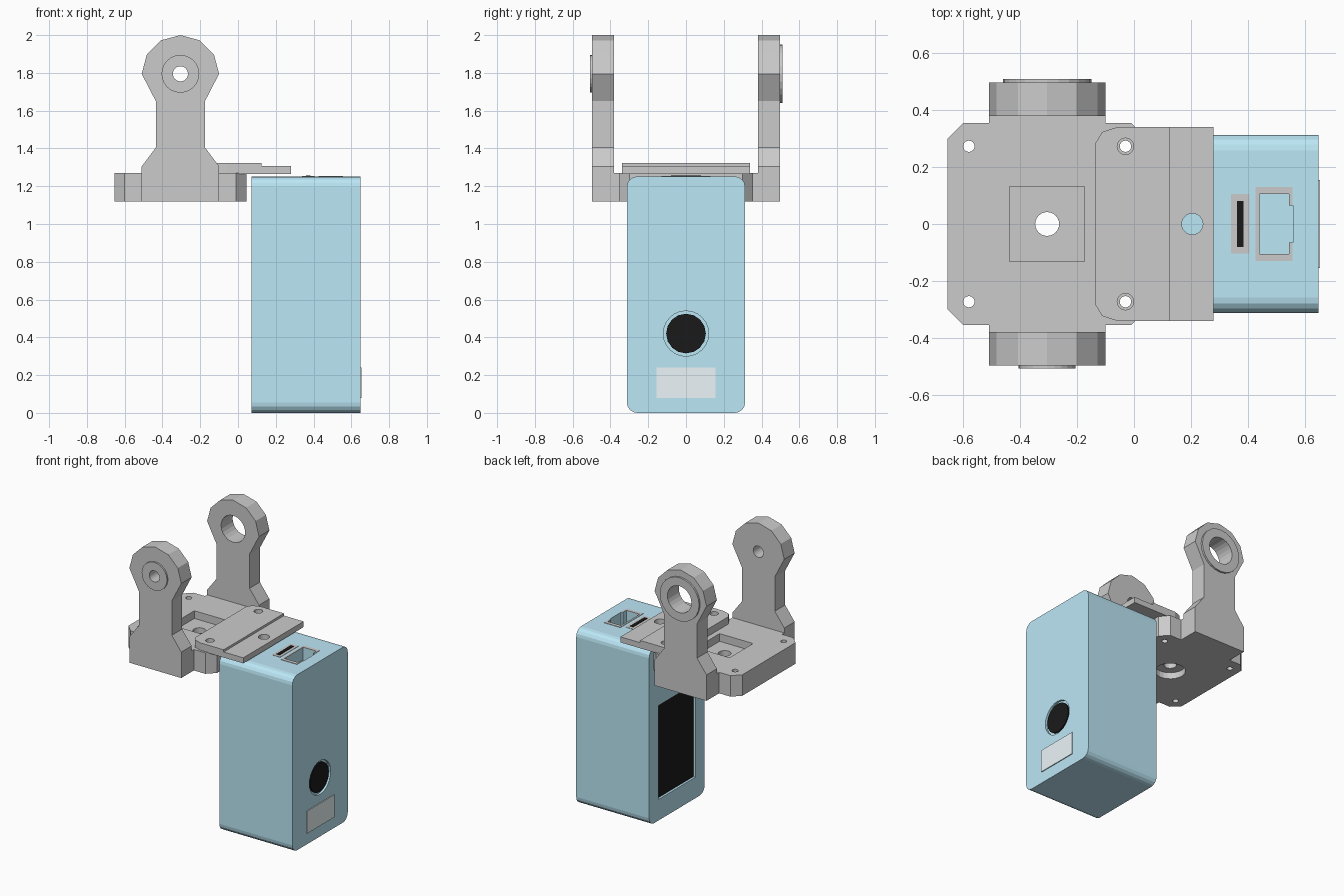
import bpy, bmesh
from math import sin, cos, pi, radians

if "Cube" in bpy.data.objects:
    bpy.data.objects.remove(bpy.data.objects["Cube"])


def material(name, rgb):
    m = bpy.data.materials.new(name)
    m.diffuse_color = (*rgb, 1)
    m.use_nodes = True
    m.node_tree.nodes["Principled BSDF"].inputs["Base Color"].default_value = m.diffuse_color
    return m


BLUE = material("blue_plastic", (0.50, 0.80, 0.92))
BLACK = material("black", (0.01, 0.01, 0.01))
PALE = material("pale_label", (0.84, 0.92, 0.95))


def circle(cx, cy, r, n=24):
    return [(cx + r * cos(2 * pi * i / n), cy + r * sin(2 * pi * i / n)) for i in range(n)]


def rect(x0, x1, y0, y1):
    return [(x0, y0), (x1, y0), (x1, y1), (x0, y1)]


def prism(name, pts, axis, lo, hi, mat=None):
    """Extrude a 2D outline along an axis between lo and hi."""
    place = {"x": lambda a, b, t: (t, a, b),
             "y": lambda a, b, t: (a, t, b),
             "z": lambda a, b, t: (a, b, t)}[axis]
    bm = bmesh.new()
    low = [bm.verts.new(place(a, b, lo)) for a, b in pts]
    high = [bm.verts.new(place(a, b, hi)) for a, b in pts]
    bm.faces.new(low)
    bm.faces.new(high)
    for i in range(len(pts)):
        j = (i + 1) % len(pts)
        bm.faces.new((low[i], low[j], high[j], high[i]))
    bmesh.ops.recalc_face_normals(bm, faces=bm.faces)
    me = bpy.data.meshes.new(name)
    bm.to_mesh(me)
    bm.free()
    ob = bpy.data.objects.new(name, me)
    bpy.context.collection.objects.link(ob)
    if mat:
        me.materials.append(mat)
    return ob


def cut(ob, *cutters):
    """Subtract prisms given as (outline, axis, lo, hi)."""
    mats = list(ob.data.materials)
    for c in cutters:
        tool = prism("cutter", *c)
        tool.hide_render = True
        mod = ob.modifiers.new("cut", "BOOLEAN")
        mod.operation, mod.solver, mod.object = "DIFFERENCE", "EXACT", tool
        bpy.context.view_layer.update()
        dg = bpy.context.evaluated_depsgraph_get()
        me = bpy.data.meshes.new_from_object(ob.evaluated_get(dg))
        ob.modifiers.clear()
        ob.data = me
        bpy.data.objects.remove(tool)
    ob.data.materials.clear()
    for m in mats:
        ob.data.materials.append(m)
    for p in ob.data.polygons:
        p.material_index = 0
    return ob


# Case: rounded section run front to back along x
CX0, CX1, R = 0.072, 0.648, 0.055
section = []
for sy, sz, start in ((1, 1, 0), (-1, 1, 90), (-1, -1, 180), (1, -1, 270)):
    for k in range(5):
        a = radians(start + 22.5 * k)
        section.append((sy * (0.313 - R) + R * cos(a), 0.626 + sz * (0.626 - R) + R * sin(a)))
socket = [(0.44, -0.105), (0.545, -0.105), (0.545, -0.065), (0.559, -0.065),
          (0.559, 0.065), (0.545, 0.065), (0.545, 0.105), (0.44, 0.105)]
case = prism("case", section, "x", CX0, CX1, BLUE)
cut(case,
    (rect(-0.21, 0.21, 0.15, 0.82), "x", CX0 - 0.1, CX0 + 0.02),
    (circle(0, 0.42, 0.12), "x", CX1 - 0.015, CX1 + 0.1),
    (socket, "z", 1.13, 1.4))

# Screen, lens and label
prism("screen", rect(-0.209, 0.209, 0.151, 0.819), "x", CX0 + 0.015, CX0 + 0.025, BLACK)
prism("lens", circle(0, 0.42, 0.105, 16), "x", CX1 - 0.02, CX1 - 0.004, BLACK)
prism("label", rect(-0.155, 0.155, 0.08, 0.24), "x", CX1 - 0.01, 0.654, PALE)

# Ports on the top of the case
prism("slot_frame", rect(0.34, 0.405, -0.103, 0.105), "z", 1.24, 1.254)
prism("slot", rect(0.361, 0.385, -0.08, 0.08), "z", 1.24, 1.258, BLACK)
cut(prism("socket_frame", rect(0.427, 0.556, -0.13, 0.13), "z", 1.24, 1.255),
    (socket, "z", 1.1, 1.4))

# Bracket base: chamfered plate widened where the arms stand
BX = -0.305
quarter = [(0.35, 0.30), (0.295, 0.355), (0.205, 0.355), (0.205, 0.38)]
outline = [(BX + x, y) for x, y in quarter]
outline += [(BX - x, y) for x, y in reversed(quarter)]
outline += [(BX - x, -y) for x, y in quarter]
outline += [(BX + x, -y) for x, y in reversed(quarter)]
base = prism("bracket_base", outline, "z", 1.12, 1.27)
cut(base,
    (rect(BX - 0.132, BX + 0.132, -0.132, 0.132), "z", 1.215, 1.4),
    (circle(BX, 0, 0.10), "z", 1.0, 1.165),
    (circle(BX, 0, 0.042), "z", 1.0, 1.4),
    *[(circle(BX + sx * 0.275, sy * 0.273, 0.02, 16), "z", 1.0, 1.4)
      for sx in (-1, 1) for sy in (-1, 1)])

# Arms with round heads, raised bosses and pivot holes
HZ = 1.795
arm_outline = [(BX - 0.205, 1.12), (BX + 0.205, 1.12), (BX + 0.205, 1.305),
               (BX + 0.13, 1.405), (BX + 0.13, 1.65)]
arm_outline += [(BX + 0.205 * cos(radians(a)), HZ + 0.205 * sin(radians(a)))
                for a in range(0, 181, 30)]
arm_outline += [(BX - 0.13, 1.65), (BX - 0.13, 1.405), (BX - 0.205, 1.305)]
for side, label, boss_r, hole_r, boss_y in ((-1, "front", 0.10, 0.04, 0.508),
                                            (1, "back", 0.155, 0.095, 0.51)):
    hole = (circle(BX, HZ, hole_r), "y", side * 0.3, side * 0.6)
    arm = prism(label + "_arm", arm_outline, "y", side * 0.38, side * 0.497)
    cut(arm, hole)
    boss = prism(label + "_boss", circle(BX, HZ, boss_r), "y", side * 0.48, side * boss_y)
    cut(boss, hole)

# Stepped mounting tongue joining bracket and case
left = [(-0.06, 0.34), (-0.112, 0.323), (-0.135, 0.285)]
tongue = left + [(x, -y) for x, y in reversed(left)] + [(0.28, -0.34), (0.28, 0.34)]
cut(prism("mounting_tongue", tongue, "z", 1.266, 1.322),
    (rect(0.125, 0.4, -0.5, 0.5), "z", 1.306, 1.4),
    (circle(0.205, 0, 0.037), "z", 1.2, 1.4),
    *[(circle(-0.03, s * 0.273, 0.029, 16), "z", 1.2, 1.4) for s in (-1, 1)])
